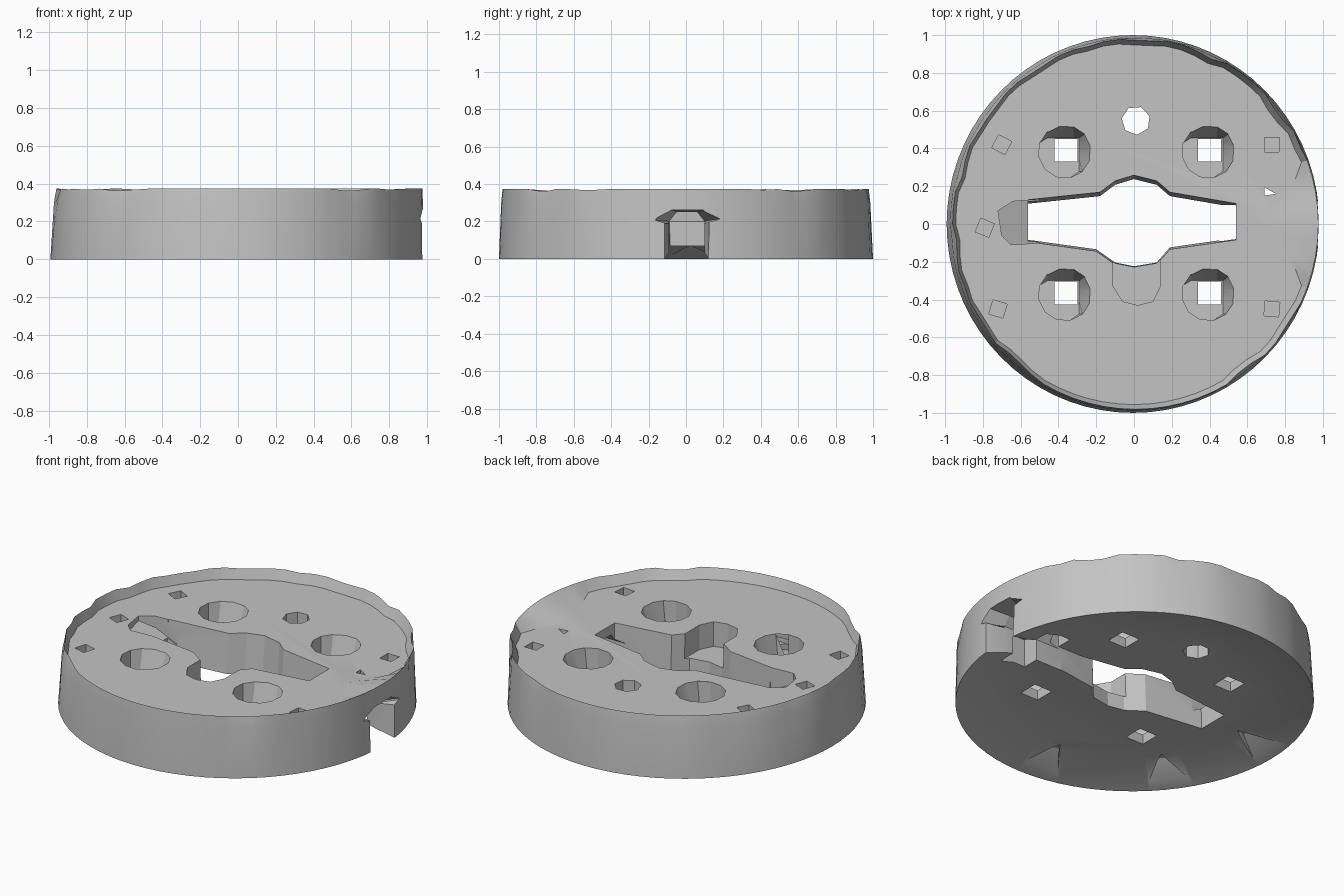
import bpy, bmesh, math, random
from math import cos, sin, pi, radians

random.seed(4)
if "Cube" in bpy.data.objects:
    bpy.data.objects.remove(bpy.data.objects["Cube"])

grey = bpy.data.materials.new("plain grey")
grey.use_nodes = True
colour = (0.55, 0.55, 0.55, 1)
grey.diffuse_color = colour
grey.node_tree.nodes["Principled BSDF"].inputs["Base Color"].default_value = colour

FLOOR = 0.31
TOP = 0.373
UNDER = 0.07


def loft(name, rings):
    """Closed solid through rings of 3D points with equal counts."""
    bm = bmesh.new()
    rows = [[bm.verts.new(p) for p in ring] for ring in rings]
    n = len(rows[0])
    for low, high in zip(rows, rows[1:]):
        for i in range(n):
            j = (i + 1) % n
            bm.faces.new((low[i], low[j], high[j], high[i]))
    bm.faces.new(rows[0][::-1])
    bm.faces.new(rows[-1])
    bmesh.ops.recalc_face_normals(bm, faces=bm.faces)
    mesh = bpy.data.meshes.new(name)
    bm.to_mesh(mesh)
    bm.free()
    mesh.materials.append(grey)
    obj = bpy.data.objects.new(name, mesh)
    bpy.context.collection.objects.link(obj)
    return obj


def at(points, z):
    return [(x, y, z) for x, y in points]


def circle(x, y, r, n, turn=0):
    return [(x + r * cos(turn + 2 * pi * i / n), y + r * sin(turn + 2 * pi * i / n))
            for i in range(n)]


# Dish body: hollowed underside, tapered wall, thin uneven crest, recessed floor
SEGMENTS = 72
hollow, foot, shoulder, crest, inner = [], [], [], [], []
for i in range(SEGMENTS):
    a = 2 * pi * i / SEGMENTS
    off = min(a, 2 * pi - a)
    rough = off > radians(15) and (abs(cos(a)) > 0.55 or sin(a) > 0.3)
    chip = random.choice((0, 0, 0.008, 0.018)) if rough else 0
    ramp = 0.25 * max(0, 1 - off / radians(20))
    for ring, r, z, shift in ((hollow, 0.74, UNDER, 0), (foot, 1.0, 0, -0.005),
                              (shoulder, 0.988 - chip / 3, 0.30, 0.002),
                              (crest, 0.981 - chip, TOP - chip / 2, 0.008),
                              (inner, 0.956 - ramp - chip, FLOOR, 0)):
        ring.append((0.987 * r * cos(a) + shift, r * sin(a), z))
body = loft("slotted_dish", [hollow, foot, shoulder, crest, inner])

cutters = []

# Long central slot with a round middle
slot_low = [(-0.56, -0.08), (-0.2, -0.13), (-0.1, -0.2), (0, -0.22), (0.12, -0.2), (0.19, -0.12),
            (0.54, -0.07), (0.54, 0.08), (0.19, 0.14), (0.12, 0.2), (0, 0.23), (-0.1, 0.2),
            (-0.18, 0.14), (-0.56, 0.1)]
slot_high = [(x, y + (0.03 if y > 0 else -0.015)) for x, y in slot_low]
cutters.append(loft("slot_cutter", [at(slot_low, -0.02), at(slot_high, FLOOR + 0.02)]))

# Gently sloping shelf at the closed end of the slot
shelf = [(-0.5, -0.1), (-0.5, 0.13), (-0.64, 0.12), (-0.72, 0.07), (-0.7, -0.06), (-0.65, -0.11)]
slope = [(x, y, 0.28 - 0.5 * (x + 0.72)) for x, y in shelf]
cutters.append(loft("shelf_cutter", [slope, at(shelf, 0.4)]))

# Arched channel from the side wall into the slot, its mouth flared near the top
arch = [(-0.09, -0.05), (0.1, -0.05), (0.1, 0.19), (0.1, 0.2), (0.06, 0.25), (-0.05, 0.25),
        (-0.09, 0.2), (-0.09, 0.19)]
mouth = [(-0.12, -0.05), (0.12, -0.05), (0.13, 0.2), (0.21, 0.22), (0.1, 0.265), (-0.08, 0.265),
         (-0.19, 0.21), (-0.12, 0.19)]
cutters.append(loft("channel_cutter", [[(x, y, z) for y, z in arch] for x in (0.45, 1.1)]))
cutters.append(loft("channel_mouth_cutter", [[(0.86, y, z) for y, z in arch],
                                             [(1.0, y, z) for y, z in mouth]]))

# Wider chamber part way along the channel
chamber = [(0.63, -0.19), (0.8, -0.19), (0.8, 0.2), (0.63, 0.2)]
cutters.append(loft("chamber_cutter", [at(chamber, -0.02), at(chamber, 0.24)]))

# Pocket beside the slot
pocket = [(-0.11, -0.15), (-0.11, -0.33), (-0.06, -0.41), (0.02, -0.43), (0.1, -0.41),
          (0.14, -0.33), (0.14, -0.15)]
cutters.append(loft("pocket_cutter", [at(pocket, 0.16), at(pocket, 0.5)]))

# Four counterbored screw holes with square outlets and two sloping sides
for x in (-0.365, 0.395):
    for y in (-0.37, 0.385):
        top = circle(x, y, 0.142, 12, 0.2)
        bottom = [(min(px, x + 0.075), min(py, y + 0.07)) for px, py in top]
        cutters.append(loft("bore_cutter", [at(bottom, 0.13), at(top, FLOOR + 0.02)]))
        outlet = circle(x + 0.005, y + 0.005, 0.085, 4, pi / 4)
        cutters.append(loft("outlet_cutter", [at(outlet, -0.02), at(outlet, 0.2)]))

# Small through holes
peg = circle(0.01, 0.548, 0.076, 7, 0.3)
cutters.append(loft("peg_hole_cutter", [at(peg, -0.02), at(peg, 0.4)]))
vent = [(0.69, 0.15), (0.75, 0.16), (0.69, 0.195)]
cutters.append(loft("vent_cutter", [at(vent, 0.1), at(vent, 0.4)]))

# Small dimples in the floor
for x, y, turn in ((-0.7, 0.42, 0.3), (0.73, 0.42, 0.78), (-0.72, -0.45, 0.5),
                   (0.73, -0.45, 0.7), (-0.79, -0.02, 0.4)):
    dent = circle(x, y, 0.055, 4, turn)
    cutters.append(loft("dimple_cutter", [at(dent, FLOOR - 0.05), at(dent, FLOOR + 0.02)]))

# Flared pits around the edge of the hollow underside
for angle in (radians(178), radians(218), radians(264)):
    def spot(r, side, z):
        return (r * cos(angle) - side * sin(angle), r * sin(angle) + side * cos(angle), z)
    cutters.append(loft("pit_cutter", [
        [spot(0.68, 0, -0.01), spot(0.97, 0.14, -0.01), spot(0.97, -0.14, -0.01)],
        [spot(0.74, 0, 0.09), spot(0.8, 0.04, 0.09), spot(0.8, -0.04, 0.09)]]))

# Cut every opening, then remove the cutters
bpy.ops.object.select_all(action='DESELECT')
bpy.context.view_layer.objects.active = body
body.select_set(True)
for cutter in cutters:
    cutter.hide_render = True
    mod = body.modifiers.new("cut", 'BOOLEAN')
    mod.operation = 'DIFFERENCE'
    mod.solver = 'EXACT'
    mod.object = cutter
    bpy.ops.object.modifier_apply(modifier=mod.name)
for cutter in cutters:
    bpy.data.objects.remove(cutter)

bpy.ops.object.shade_smooth_by_angle(angle=radians(20))
